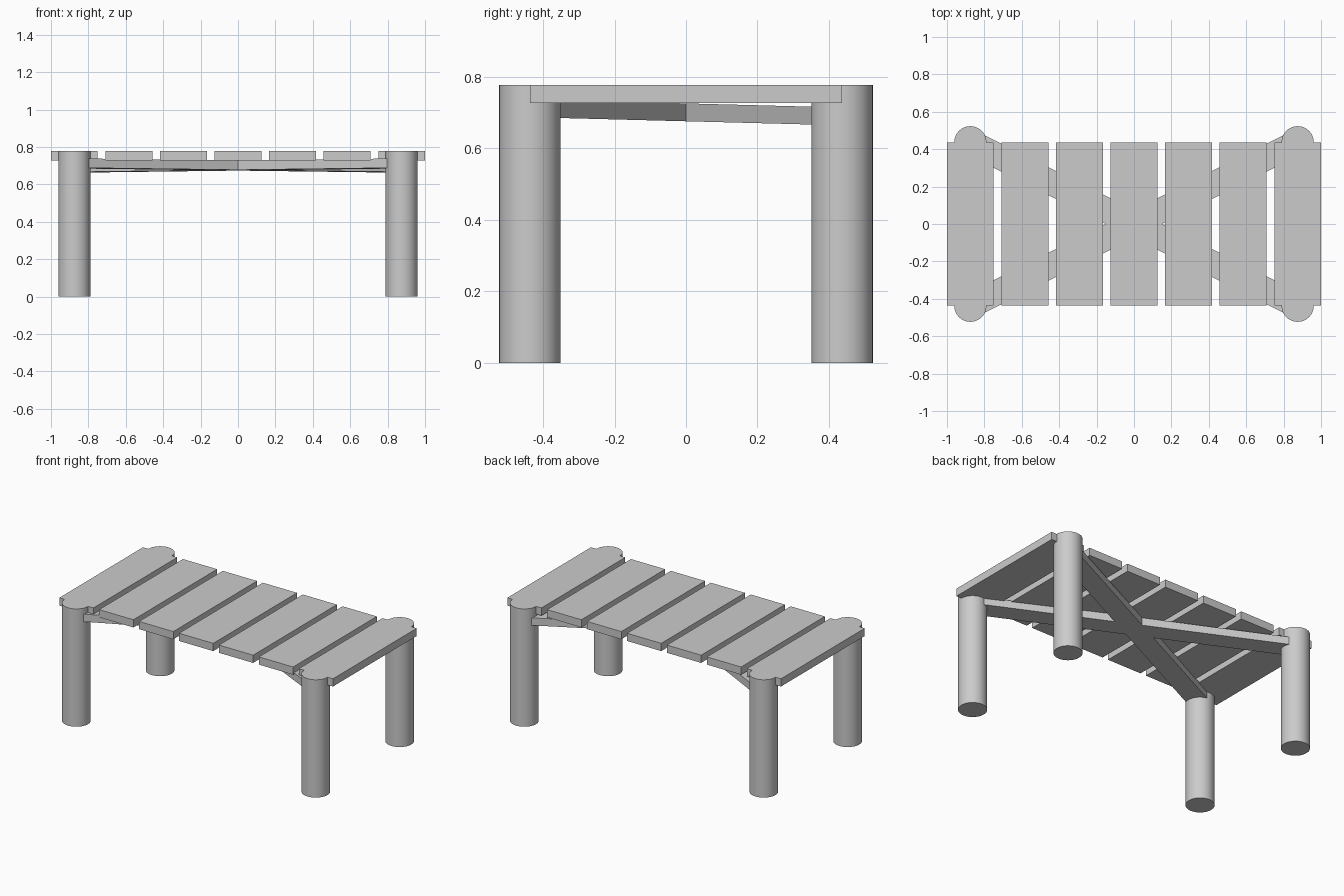
import bpy
import math

if "Cube" in bpy.data.objects:
    bpy.data.objects.remove(bpy.data.objects["Cube"])

LEG_X, LEG_Y, LEG_R = 0.875, 0.437, 0.086
TOP_Z, SLAT_T = 0.778, 0.051


def box(name, size, loc, angle=0.0):
    bpy.ops.mesh.primitive_cube_add(size=1, location=loc, rotation=(0, 0, angle))
    ob = bpy.context.object
    ob.name = name
    ob.scale = size
    bpy.ops.object.transform_apply(location=True, rotation=True, scale=True)
    return ob


# Seven slats across the top
for i in range(7):
    x = -0.875 + i * 1.75 / 6
    box(f"top_slat_{i + 1}", (0.25, 2 * LEG_Y, SLAT_T), (x, 0, TOP_Z - SLAT_T / 2))

# Four round legs, flush with the slats
for sx, side in ((-1, "left"), (1, "right")):
    for sy, end in ((-1, "front"), (1, "back")):
        bpy.ops.mesh.primitive_cylinder_add(
            vertices=48, radius=LEG_R, depth=TOP_Z,
            location=(sx * LEG_X, sy * LEG_Y, TOP_Z / 2))
        bpy.context.object.name = f"{end}_{side}_leg"
        bpy.ops.object.shade_smooth_by_angle()

# Crossed braces below the slats, dropping slightly towards the back
for s, label in ((1, "rising"), (-1, "falling")):
    brace = box(f"{label}_cross_brace", (2 * math.hypot(LEG_X, LEG_Y), 0.134, 0.05),
                (0, 0, 0.701), s * math.atan2(LEG_Y, LEG_X))
    for v in brace.data.vertices:
        v.co.z -= 0.026 * v.co.y
